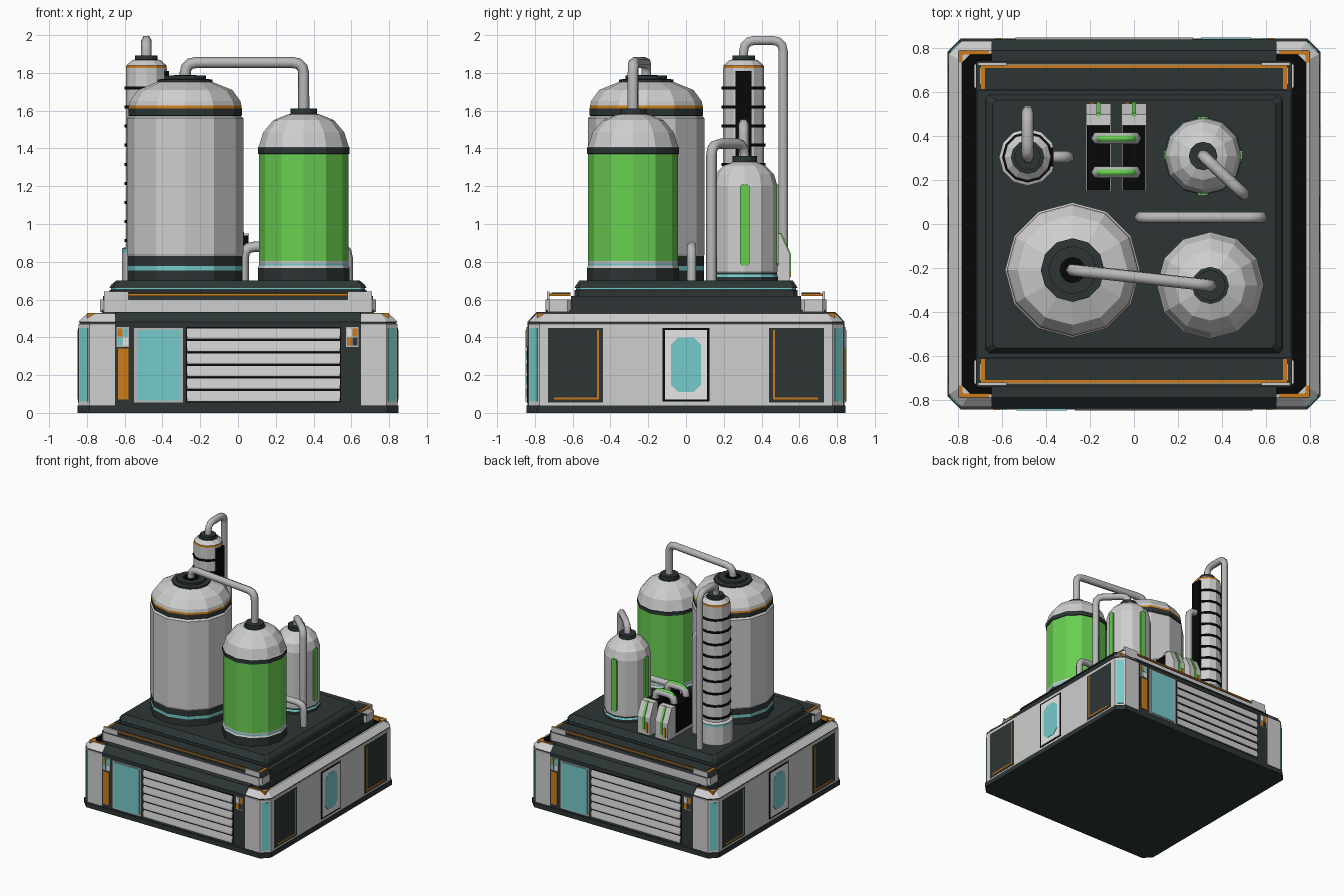
import bpy, bmesh, math
from mathutils import Vector

cube = bpy.data.objects.get("Cube")
if cube:
    bpy.data.objects.remove(cube, do_unlink=True)

# Colours
COLOURS = {
    "light": ("light grey", (0.62, 0.62, 0.62)),
    "metal": ("pipe grey", (0.48, 0.48, 0.48)),
    "dark": ("dark slate", (0.026, 0.036, 0.035)),
    "black": ("black", (0.002, 0.002, 0.002)),
    "teal": ("teal", (0.18, 0.60, 0.60)),
    "green": ("green", (0.14, 0.62, 0.08)),
    "orange": ("orange", (0.60, 0.20, 0.01)),
    "white": ("white", (1, 1, 1)),
}
MATS = {}
for key, (label, rgb) in COLOURS.items():
    m = bpy.data.materials.new(label)
    m.use_nodes = True
    m.diffuse_color = (*rgb, 1)
    m.node_tree.nodes["Principled BSDF"].inputs["Base Color"].default_value = (*rgb, 1)
    MATS[key] = m


def finish(name, bm, keys):
    bmesh.ops.recalc_face_normals(bm, faces=bm.faces)
    mesh = bpy.data.meshes.new(name)
    bm.to_mesh(mesh)
    bm.free()
    for k in keys:
        mesh.materials.append(MATS[k])
    ob = bpy.data.objects.new(name, mesh)
    bpy.context.collection.objects.link(ob)
    return ob


def loft(name, loops, bands):
    """Skin a stack of equal loops; one colour per band, the last also for the top."""
    keys = sorted(set(bands))
    bm = bmesh.new()
    rows = [[bm.verts.new(p) for p in loop] for loop in loops]
    n = len(rows[0])
    for lower, upper, key in zip(rows, rows[1:], bands):
        for i in range(n):
            j = (i + 1) % n
            bm.faces.new((lower[i], lower[j], upper[j], upper[i])).material_index = keys.index(key)
    bm.faces.new(rows[0][::-1]).material_index = keys.index(bands[0])
    bm.faces.new(rows[-1]).material_index = keys.index(bands[-1])
    return finish(name, bm, keys)


def prism(name, pts, direction, mat):
    d = Vector(direction)
    return loft(name, [pts, [Vector(p) + d for p in pts]], [mat])


def box(name, x, y, z, mat):
    pts = [(x[0], y[0], z[0]), (x[1], y[0], z[0]), (x[1], y[1], z[0]), (x[0], y[1], z[0])]
    return prism(name, pts, (0, 0, z[1] - z[0]), mat)


def octagon(hx, hy, c, z):
    quarter = [(hx, hy - c), (hx - c, hy)]
    half = quarter + [(-x, y) for x, y in quarter[::-1]]
    return [(x, y, z) for x, y in half + [(-x, -y) for x, y in half]]


def tank(name, x, y, profile, sides=12):
    """Lathe of (radius, height, colour of the band above)."""
    turns = [2 * math.pi * i / sides for i in range(sides)]
    loops = [[(x + r * math.cos(a), y + r * math.sin(a), z) for a in turns] for r, z, _ in profile]
    return loft(name, loops, [k for _, _, k in profile[:-1]])


def pipe(name, pts, r, mat="metal", bend=0.06):
    pts = [Vector(p) for p in pts]
    path = [pts[0]]
    for a, b, c in zip(pts, pts[1:], pts[2:]):
        p, q = b + (a - b).normalized() * bend, b + (c - b).normalized() * bend
        path += [p.lerp(b, t).lerp(b.lerp(q, t), t) for t in (0, 0.33, 0.67, 1)]
    path.append(pts[-1])
    cu = bpy.data.curves.new(name, "CURVE")
    cu.dimensions = "3D"
    cu.bevel_depth, cu.bevel_resolution, cu.use_fill_caps = r, 1, True
    sp = cu.splines.new("POLY")
    sp.points.add(len(path) - 1)
    for sp_pt, p in zip(sp.points, path):
        sp_pt.co = (*p, 1)
    cu.materials.append(MATS[mat])
    ob = bpy.data.objects.new(name, cu)
    bpy.context.collection.objects.link(ob)
    return ob


# Base hull with a sunken black trench
loft("base_slab", [octagon(0.85, 0.845, 0.06, z) for z in (0, 0.04)], ["dark"])
loft("base_hull", [octagon(*s) for s in (
    (0.845, 0.835, 0.06, 0.04), (0.845, 0.835, 0.06, 0.47), (0.84, 0.83, 0.06, 0.472),
    (0.84, 0.83, 0.06, 0.48), (0.845, 0.835, 0.06, 0.482), (0.80, 0.79, 0.04, 0.525),
    (0.785, 0.775, 0.04, 0.525), (0.785, 0.775, 0.04, 0.48))],
    ["light", "light", "dark", "light", "light", "light", "black"])

# Front and back panels, one the half-turn of the other
for s, side in ((1, "front"), (-1, "back")):
    def plate(name, x0, x1, z0, z1, mat, out=0.846):
        box(f"{side}_{name}", sorted((s * x0, s * x1)), sorted((-s * out, -s * 0.83)), (z0, z1), mat)

    outline = [(0.80, 0.04), (0.84, 0.04), (0.84, 0.482), (0.79, 0.535), (0.74, 0.535), (0.74, 0.48)]
    prism(f"{side}_panel", [(-0.65, -s * y, z) for y, z in outline], (1.30, 0, 0), "dark")
    plate("screen_frame", -0.55, -0.29, 0.055, 0.45, "metal", 0.844)
    plate("screen", -0.535, -0.305, 0.065, 0.44, "teal", 0.849)
    plate("orange_door", -0.635, -0.58, 0.07, 0.34, "orange")
    plate("vent_back", -0.275, 0.545, 0.055, 0.455, "black", 0.841)
    for i in range(6):
        z = 0.06 + i * 0.066
        section = [(0.835, z), (0.85, z), (0.85, z + 0.012), (0.842, z + 0.056), (0.835, z + 0.056)]
        prism(f"{side}_vent_slat", [(-0.27 * s, -s * y, h) for y, h in section], (0.81 * s, 0, 0), "light")
    for x0, tints in ((-0.642, ("teal", "white", "orange", "teal")), (0.572, ("orange", "dark", "white", "orange"))):
        plate("indicator_frame", x0, x0 + 0.066, 0.35, 0.455, "metal", 0.844)
        for i, tint in enumerate(tints):
            x, z = x0 + 0.005 + 0.029 * (i % 2), 0.356 + 0.048 * (i // 2)
            plate("indicator", x, x + 0.026, z, z + 0.043, tint, 0.847)

# Side panels, windows and corner lights
for sx in (-1, 1):
    def side_plate(name, y0, y1, z0, z1, mat, out):
        box(name, sorted((sx * 0.83, sx * out)), sorted((y0, y1)), (z0, z1), mat)

    side_plate("window_border", -0.125, 0.125, 0.06, 0.45, "black", 0.847)
    side_plate("window_frame", -0.112, 0.112, 0.072, 0.438, "white", 0.8485)
    pane = [(0.84 * sx, y, z + 0.255) for y, z, _ in octagon(0.08, 0.145, 0.04, 0)]
    prism("window_pane", pane, (0.01 * sx, 0, 0), "teal")
    for sy in (-1, 1):
        side_plate("side_hatch", sy * 0.44, sy * 0.73, 0.055, 0.45, "dark", 0.847)
        side_plate("hatch_trim_upright", sy * 0.46, sy * 0.472, 0.075, 0.44, "orange", 0.849)
        side_plate("hatch_trim_foot", sy * 0.46, sy * 0.70, 0.07, 0.082, "orange", 0.849)
        # Teal strip on the angled corner
        mid, along = Vector((sx * 0.815, sy * 0.805, 0.06)), Vector((sx, -sy, 0)) * 0.02
        out = Vector((sx, sy, 0)) * 0.003
        prism("corner_light", [mid - along - out, mid + along - out, mid + along + out, mid - along + out],
              (0, 0, 0.39), "teal")
        # Orange angle on the corner cap
        box("corner_trim", sorted((sx * 0.66, sx * 0.80)), sorted((sy * 0.772, sy * 0.79)), (0.50, 0.529), "orange")
        box("corner_trim", sorted((sx * 0.782, sx * 0.80)), sorted((sy * 0.735, sy * 0.79)), (0.50, 0.529), "orange")

# Deck, plinth and light end bars
box("deck", (-0.72, 0.72), (-0.74, 0.74), (0.47, 0.545), "dark")
box("deck_step", (-0.715, 0.715), (-0.61, 0.61), (0.54, 0.62), "dark")
loft("plinth", [octagon(*s) for s in (
    (0.68, 0.59, 0.02, 0.61), (0.68, 0.59, 0.02, 0.65), (0.672, 0.582, 0.02, 0.652),
    (0.672, 0.582, 0.02, 0.66), (0.68, 0.59, 0.02, 0.662), (0.67, 0.58, 0.02, 0.68), (0.645, 0.565, 0.02, 0.70))],
    ["dark", "dark", "teal", "dark", "dark", "dark"])
for s in (-1, 1):
    def bar(hx, hy, c, z):
        return [(x, y + s * 0.675, z) for x, y, _ in octagon(hx, hy, c, z)]

    loft("end_bar", [bar(0.73, 0.068, 0.02, 0.535), bar(0.73, 0.068, 0.02, 0.60), bar(0.705, 0.055, 0.02, 0.63)], ["light"])
    box("end_bar_trim", (-0.70, 0.70), sorted((s * 0.612, s * 0.725)), (0.62, 0.633), "orange")
    box("end_bar_inlay", (-0.68, 0.68), sorted((s * 0.612, s * 0.711)), (0.62, 0.637), "dark")
    for sx in (-1, 1):
        box("end_bar_clip", sorted((sx * 0.58, sx * 0.71)), sorted((s * 0.722, s * 0.736)), (0.60, 0.642), "light")

# Large grey tank
tank("large_tank", -0.28, -0.21, [
    (0.305, 0.69, "dark"), (0.305, 0.755, "teal"), (0.305, 0.778, "dark"), (0.305, 0.83, "light"),
    (0.308, 0.84, "light"), (0.308, 1.56, "light"), (0.295, 1.572, "dark"), (0.30, 1.575, "dark"),
    (0.30, 1.612, "orange"), (0.298, 1.627, "light"), (0.293, 1.65, "light"), (0.25, 1.71, "light"),
    (0.145, 1.752, "dark"), (0.145, 1.765, "dark"), (0.11, 1.768, "dark"), (0.11, 1.785, "dark"),
    (0.06, 1.786, "black"), (0.06, 1.788, "black")])

# Green tank
tank("green_tank", 0.348, -0.28, [
    (0.243, 0.69, "dark"), (0.243, 0.768, "light"), (0.238, 0.78, "teal"), (0.238, 0.792, "light"),
    (0.238, 0.805, "green"), (0.238, 1.37, "dark"), (0.243, 1.372, "dark"), (0.243, 1.405, "light"),
    (0.238, 1.41, "light"), (0.215, 1.485, "light"), (0.16, 1.55, "light"), (0.085, 1.58, "dark"),
    (0.07, 1.582, "dark"), (0.07, 1.612, "dark")])

# Small tank with green level strips
cx, cy = 0.315, 0.31
tank("small_tank", cx, cy, [
    (0.178, 0.69, "dark"), (0.178, 0.72, "teal"), (0.172, 0.732, "dark"), (0.172, 0.742, "light"),
    (0.175, 0.75, "light"), (0.175, 1.20, "light"), (0.155, 1.265, "light"), (0.11, 1.31, "light"),
    (0.065, 1.328, "dark"), (0.065, 1.36, "dark")])
for k in range(4):
    d = Vector((round(math.cos(k * math.pi / 2)), round(math.sin(k * math.pi / 2)), 0))
    t = Vector((-d.y, d.x, 0))
    outline = [(u, v + 0.995) for u, v, _ in octagon(0.025, 0.215, 0.012, 0)]
    prism("level_strip", [Vector((cx, cy, v)) + d * 0.158 + t * u for u, v in outline], d * 0.021, "green")

# Ribbed column
cx, cy = -0.485, 0.305
tank("column", cx, cy, [
    (0.13, 0.69, "light"), (0.13, 0.85, "teal"), (0.13, 0.87, "light"), (0.108, 0.88, "light"),
    (0.108, 1.825, "orange"), (0.106, 1.84, "light"), (0.075, 1.868, "dark"), (0.06, 1.87, "dark"), (0.06, 1.892, "dark")])
for i in range(9):
    z = 0.912 + i * 0.101
    tank("column_rib", cx, cy, [(0.116, z - 0.008, "black"), (0.116, z + 0.008, "black")])
box("column_gauge", (cx + 0.09, cx + 0.119), (cy - 0.043, cy + 0.043), (0.90, 1.81), "black")

# Pipes
pipe("bridge_pipe", [(-0.28, -0.21, 1.76), (-0.28, -0.21, 1.855), (0.348, -0.28, 1.855), (0.348, -0.28, 1.59)], 0.03)
pipe("column_top_pipe", [(cx, cy, 1.87), (cx, cy, 1.972), (cx, 0.515, 1.972), (cx, 0.515, 0.69)], 0.028)
pipe("column_side_pipe", [(cx, cy, 1.53), (-0.30, cy, 1.53), (-0.30, cy, 0.69)], 0.028)
pipe("small_tank_pipe", [(0.315, 0.31, 1.34), (0.315, 0.31, 1.425), (0.50, 0.135, 1.425), (0.50, 0.135, 0.69)], 0.028)
pipe("low_pipe", [(0.03, 0.03, 0.69), (0.03, 0.03, 0.88), (0.58, 0.03, 0.88), (0.58, 0.03, 0.69)], 0.028)

# Twin pump units joined by two green-lined hoses
for x in (-0.162, 0.0):
    box("pump_body", (x - 0.052, x + 0.052), (0.155, 0.46), (0.69, 0.94), "black")
    wedge = [(0.45, 0.69), (0.55, 0.69), (0.55, 0.84), (0.50, 0.95), (0.45, 0.95)]
    prism("pump_end", [(x - 0.057, y, z) for y, z in wedge], (0.114, 0, 0), "light")
    strip = [(0.54, 0.74), (0.555, 0.74), (0.555, 0.842), (0.505, 0.953), (0.49, 0.953), (0.49, 0.94)]
    prism("pump_strip", [(x - 0.01, y, z) for y, z in strip], (0.02, 0, 0), "green")
    box("pump_label", (x - 0.04, x - 0.02), (0.545, 0.555), (0.72, 0.80), "orange")
    for edge in (-0.057, 0.049):
        box("pump_rail", (x + edge, x + edge + 0.008), (0.15, 0.46), (0.69, 0.72), "light")
for y in (0.235, 0.39):
    for name, r, mat, lift in (("pump_hose", 0.03, "metal", 0), ("pump_hose_core", 0.016, "green", 0.019)):
        pipe(name, [(-0.165, y, 0.91), (-0.165, y, 0.995 + lift), (0.003, y, 0.995 + lift), (0.003, y, 0.91)], r, mat, 0.05)
